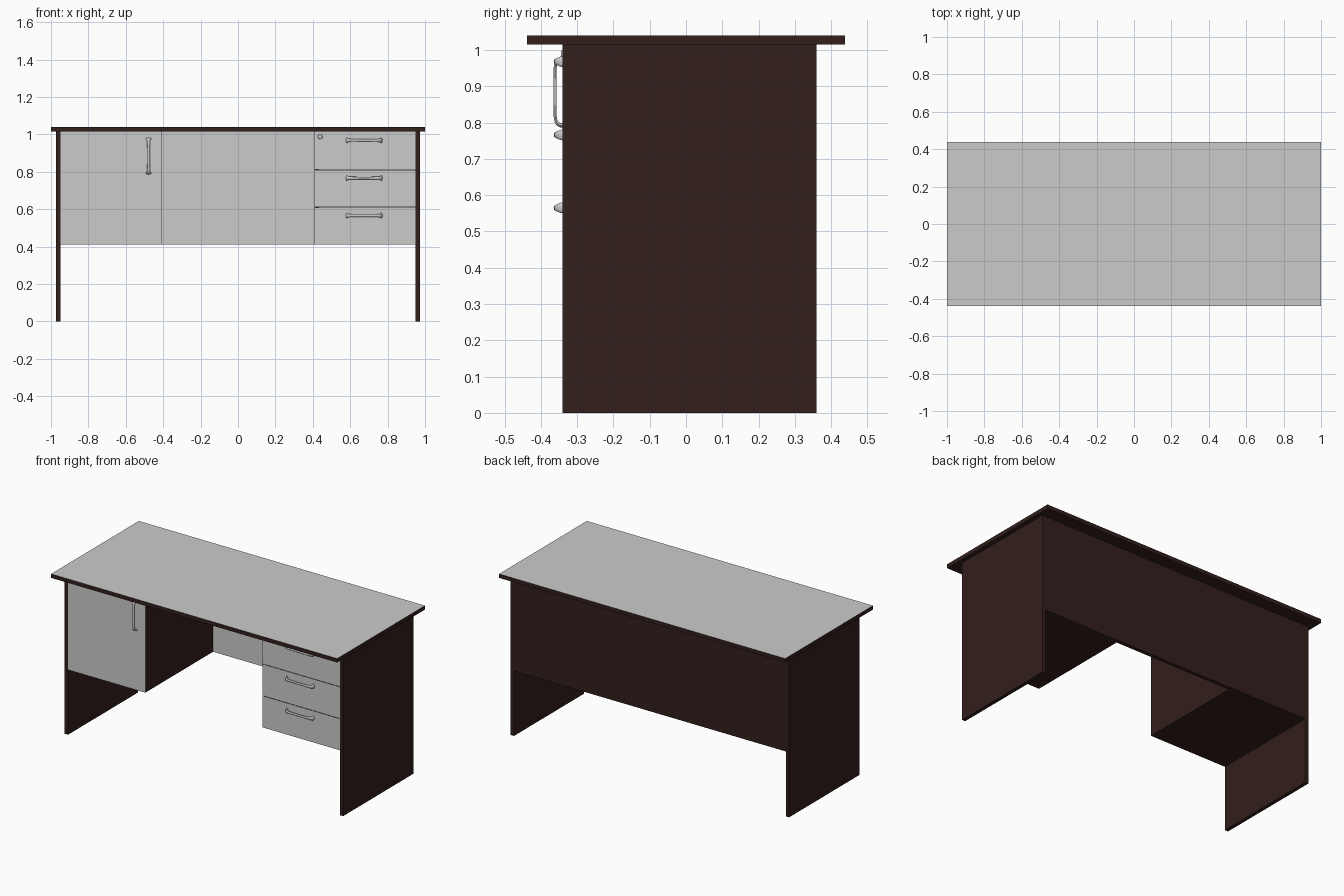
import bpy, bmesh
from math import cos, sin, tau, pi
from mathutils import Vector, Matrix

if "Cube" in bpy.data.objects:
    bpy.data.objects.remove(bpy.data.objects["Cube"])

dark = bpy.data.materials.new("dark_wood")
dark.diffuse_color = (0.032, 0.014, 0.012, 1)
dark.use_nodes = True
dark.node_tree.nodes["Principled BSDF"].inputs["Base Color"].default_value = dark.diffuse_color
grey = bpy.data.materials.new("plain_grey")
grey.diffuse_color = (0.8, 0.8, 0.8, 1)
grey.use_nodes = True
grey.node_tree.nodes["Principled BSDF"].inputs["Base Color"].default_value = grey.diffuse_color


def finish(name, bm, mats=()):
    bmesh.ops.recalc_face_normals(bm, faces=bm.faces)
    me = bpy.data.meshes.new(name)
    bm.to_mesh(me)
    bm.free()
    for m in mats:
        me.materials.append(m)
    ob = bpy.data.objects.new(name, me)
    bpy.context.collection.objects.link(ob)
    return ob


def board(name, x, y, z, light=None):
    """Dark board spanning the given ranges; the face along 'light' is grey."""
    bm = bmesh.new()
    bmesh.ops.create_cube(bm, size=1)
    for v in bm.verts:
        v.co = Vector([(r[0] + r[1]) / 2 + c * (r[1] - r[0]) for r, c in zip((x, y, z), v.co)])
    bm.normal_update()
    if light:
        for f in bm.faces:
            f.material_index = int(f.normal.dot(Vector(light)) > 0.9)
    return finish(name, bm, (dark, grey) if light else (dark,))


def smooth(ob, angle):
    bpy.ops.object.select_all(action='DESELECT')
    ob.select_set(True)
    bpy.context.view_layer.objects.active = ob
    bpy.ops.object.shade_smooth_by_angle(angle=angle)


UP, FRONT = (0, 0, 1), (0, -1, 0)
Y0, Y1 = -0.34, 0.36        # front and back of the body
Z0, Z1 = 0.41, 1.015        # cabinet bottom, underside of the top
T = 0.023                   # board thickness

# Top and modesty panel
board("desk_top", (-1, 1), (-0.438, 0.438), (Z1, 1.04), UP)
board("back_panel", (-0.95, 0.95), (Y1 - T, Y1), (Z0, Z1), FRONT)

# Side legs and the cabinet carcasses, mirrored left and right
for s, side in ((-1, "left"), (1, "right")):
    def span(a, b):
        return tuple(sorted((s * a, s * b)))
    board(f"{side}_leg_panel", span(0.95, 0.973), (Y0, Y1), (0, Z1))
    board(f"{side}_cabinet_wall", span(0.41, 0.41 + T), (Y0 + T, Y1 - T), (Z0, Z1))
    board(f"{side}_cabinet_floor", span(0.41 + T, 0.95), (Y0 + T, Y1 - T), (Z0, Z0 + T))

# Door and drawer fronts
board("door", (-0.95, -0.41), (Y0, Y0 + T), (Z0, Z1), FRONT)
edges = (Z0, 0.61, 0.811, Z1)
for i in range(3):
    board(f"drawer_front_{i + 1}", (0.41, 0.95), (Y0, Y0 + T),
          (edges[i] + (0.001 if i else 0), edges[i + 1] - (0.001 if i < 2 else 0)), FRONT)


def handle(name, x, z, vertical=False):
    """Bow handle: elliptical section swept along a bracket path with flared feet."""
    # distance along, distance out, section width, section thickness
    half = [(0.092, 0, 0.030, 0.012), (0.091, 0.006, 0.028, 0.012),
            (0.088, 0.013, 0.022, 0.011), (0.081, 0.018, 0.017, 0.009),
            (0.068, 0.0205, 0.015, 0.008), (0.03, 0.0205, 0.014, 0.008)]
    path = [(-a, d, w, t) for a, d, w, t in half] + half[::-1]
    n = 12
    bm = bmesh.new()
    rings = []
    for i, (a, d, w, t) in enumerate(path):
        p, q = path[max(i - 1, 0)], path[min(i + 1, len(path) - 1)]
        tan = Vector((q[0] - p[0], p[1] - q[1], 0)).normalized()
        if i in (0, len(path) - 1):
            tan = Vector((0, -1 if i == 0 else 1, 0))
        nor = Vector((tan.y, -tan.x, 0))
        rings.append([bm.verts.new(Vector((a, -d, 0)) + nor * (t / 2 * cos(tau * k / n))
                                   + Vector((0, 0, w / 2 * sin(tau * k / n)))) for k in range(n)])
    for r0, r1 in zip(rings, rings[1:]):
        for k in range(n):
            bm.faces.new((r0[k], r0[(k + 1) % n], r1[(k + 1) % n], r1[k]))
    bm.faces.new(rings[0])
    bm.faces.new(rings[-1])
    if vertical:
        bm.transform(Matrix.Rotation(pi / 2, 4, 'Y'))
    bm.transform(Matrix.Translation((x, Y0, z)))
    smooth(finish(name, bm), 0.9)


# Handles
handle("door_handle", -0.478, 0.884, True)
for i, z in enumerate((0.565, 0.766, 0.968)):
    handle(f"drawer_handle_{i + 1}", 0.674, z)

# Drawer lock
bm = bmesh.new()
bmesh.ops.create_cone(bm, cap_ends=True, segments=20, radius1=0.013, radius2=0.011, depth=0.004)
bm.transform(Matrix.Translation((0.439, Y0 - 0.002, 0.987)) @ Matrix.Rotation(pi / 2, 4, 'X'))
smooth(finish("drawer_lock", bm), 0.6)
